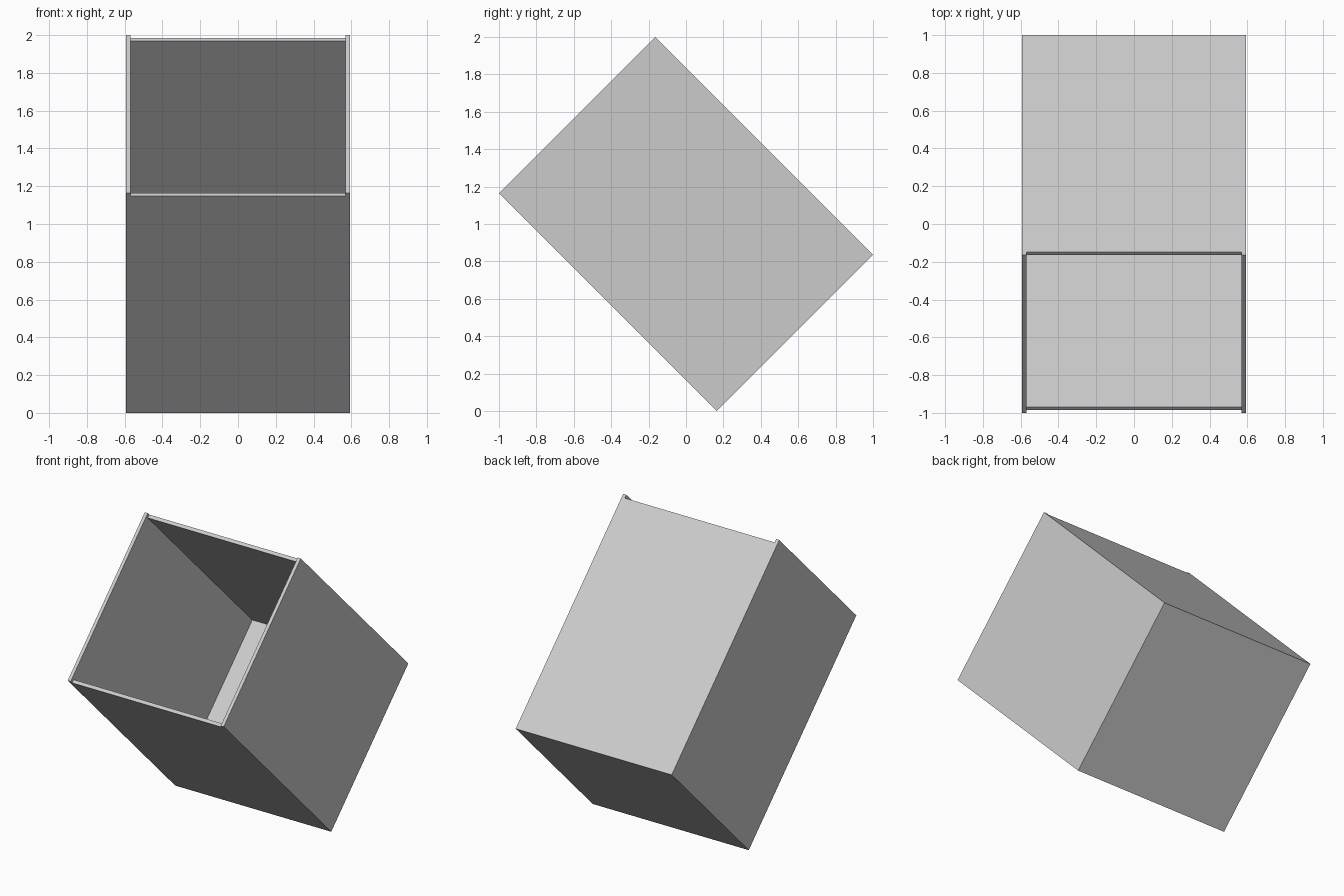
import bpy
import bmesh
import math
from mathutils import Matrix, Vector

cube = bpy.data.objects.get("Cube")
if cube:
    bpy.data.objects.remove(cube, do_unlink=True)

# Single grey material
grey = bpy.data.materials.new("plain_grey")
grey.use_nodes = True
colour = (0.6, 0.6, 0.6, 1.0)
grey.diffuse_color = colour
grey.node_tree.nodes["Principled BSDF"].inputs["Base Color"].default_value = colour

# Box dimensions: width on x, height across the opening, depth along the opening axis
W, H, D = 1.184, 1.181, 1.648
T = 0.023        # panel thickness
RECESS = 0.023   # top and bottom panels stop short of the side rims

# The whole box leans back 45 degrees, standing on its lower rear edge
TILT = Matrix.Translation((0, 0, 1)) @ Matrix.Rotation(math.radians(45), 4, 'X')


def panel(name, low, high):
    """Flat board between two corners in the box's own frame."""
    low, high = Vector(low), Vector(high)
    bm = bmesh.new()
    size = Matrix.Diagonal((*(high - low), 1))
    bmesh.ops.create_cube(bm, size=1, matrix=TILT @ Matrix.Translation((low + high) / 2) @ size)
    mesh = bpy.data.meshes.new(name)
    bm.to_mesh(mesh)
    bm.free()
    mesh.materials.append(grey)
    obj = bpy.data.objects.new(name, mesh)
    bpy.context.collection.objects.link(obj)
    return obj


w, h, d = W / 2, H / 2, D / 2
inner = w - T

# Side panels run the full depth and height
panel("left_side", (inner, -h, -d), (w, h, d))
panel("right_side", (-w, -h, -d), (-inner, h, d))

# Top and bottom panels sit flush between the sides, set back from the opening
panel("top_panel", (-inner, h - T, -d), (inner, h, d - RECESS))
panel("bottom_panel", (-inner, -h, -d), (inner, -h + T, d - RECESS))

# Back panel closes the far end
panel("back_panel", (-inner, -h + T, -d), (inner, h - T, -d + T))
